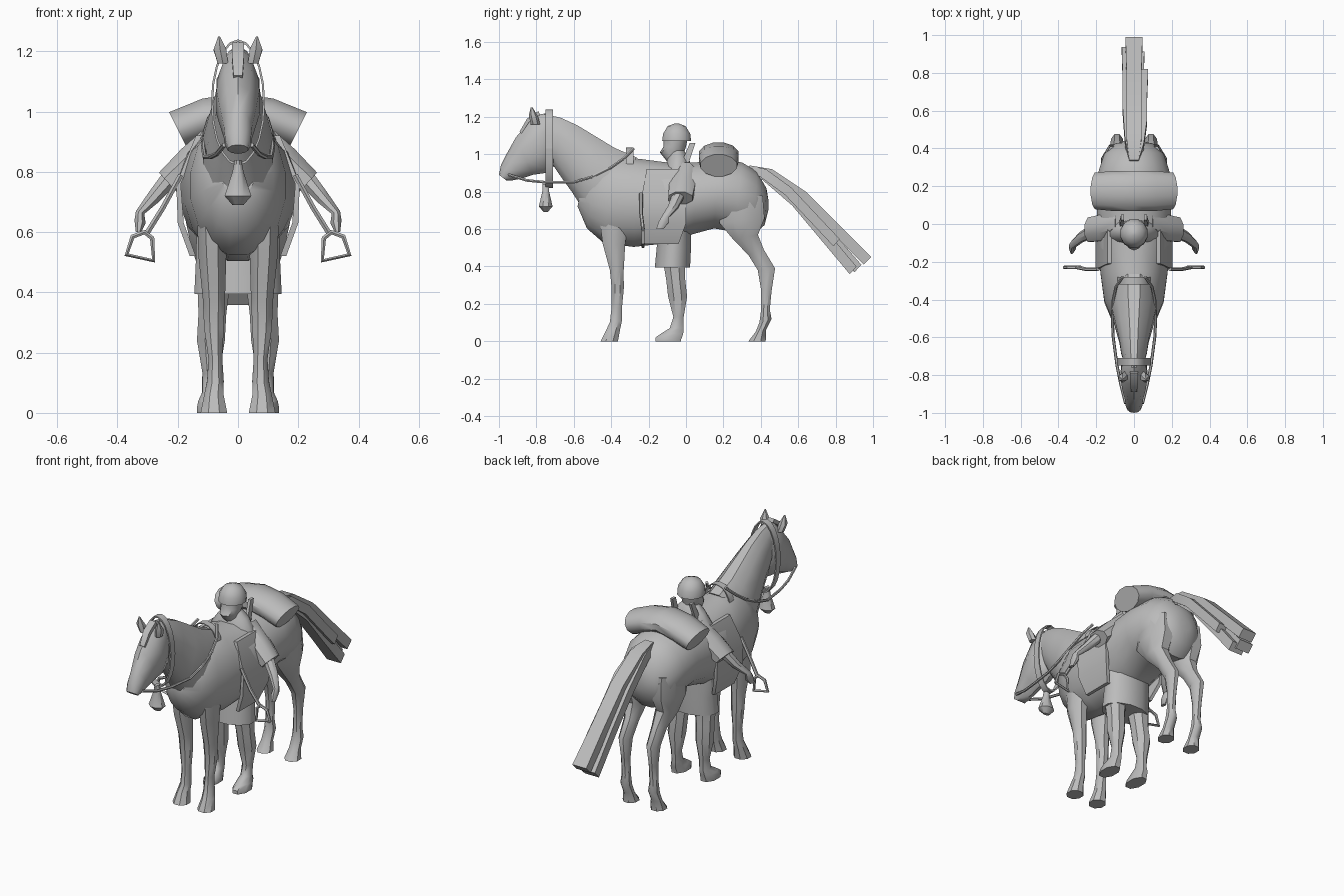
import bpy
import bmesh
from math import sin, cos, pi, radians
from mathutils import Vector

UNIT = 0.01  # sections below are written in hundredths

default_cube = bpy.data.objects.get("Cube")
if default_cube:
    bpy.data.objects.remove(default_cube)

grey = bpy.data.materials.new("plain grey")
grey.use_nodes = True
grey.diffuse_color = (0.5, 0.5, 0.5, 1)
grey.node_tree.nodes["Principled BSDF"].inputs["Base Color"].default_value = grey.diffuse_color


def finish(obj, angle):
    obj.data.materials.append(grey)
    bpy.ops.object.select_all(action="DESELECT")
    obj.select_set(True)
    bpy.context.view_layer.objects.active = obj
    if obj.type == "CURVE":
        bpy.ops.object.convert(target="MESH")
    bpy.ops.object.shade_smooth_by_angle(angle=radians(angle))


def loft(name, sections, sides=12, plane="side", box=False, flip=1, angle=42):
    """Skin sections given as two outline points, a half width and an offset.
    Side plane: outline in y and z. Front plane: outline in x and z."""
    if box:
        ring = [(1, 1), (-1, 1), (-1, -1), (1, -1)]
    else:
        turns = [2 * pi * (i + 0.5) / sides for i in range(sides)]
        ring = [(cos(t), sin(t)) for t in turns]
    bm = bmesh.new()
    loops = []
    for section in sections:
        a, top, b, bottom, width = section[:5]
        offset = section[5] if len(section) > 5 else 0
        loop = []
        for across, along in ring:
            h = (a + b) / 2 + along * (a - b) / 2
            z = (top + bottom) / 2 + along * (top - bottom) / 2
            d = offset + across * width
            point = (d * flip, h, z) if plane == "side" else (h * flip, d, z)
            loop.append(bm.verts.new(Vector(point) * UNIT))
        loops.append(loop)
    count = len(ring)
    for low, high in zip(loops, loops[1:]):
        for i in range(count):
            j = (i + 1) % count
            bm.faces.new((low[i], low[j], high[j], high[i]))
    bm.faces.new(loops[0])
    bm.faces.new(loops[-1])
    bmesh.ops.recalc_face_normals(bm, faces=bm.faces[:])
    mesh = bpy.data.meshes.new(name)
    bm.to_mesh(mesh)
    bm.free()
    obj = bpy.data.objects.new(name, mesh)
    bpy.context.collection.objects.link(obj)
    finish(obj, angle)


def pair(name, sections, **options):
    for side, flip in (("left", 1), ("right", -1)):
        loft(side + "_" + name, sections, flip=flip, **options)


def cord_pair(name, points, radius, closed=False):
    for side, flip in (("left", 1), ("right", -1)):
        curve = bpy.data.curves.new(side + "_" + name, "CURVE")
        curve.dimensions = "3D"
        curve.bevel_depth = radius * UNIT
        curve.bevel_resolution = 1
        curve.use_fill_caps = True
        spline = curve.splines.new("POLY")
        spline.points.add(len(points) - 1)
        for target, (x, y, z) in zip(spline.points, points):
            target.co = (x * flip * UNIT, y * UNIT, z * UNIT, 1)
        spline.use_cyclic_u = closed
        obj = bpy.data.objects.new(curve.name, curve)
        bpy.context.collection.objects.link(obj)
        finish(obj, 50)


def strap_arch(name, half_width, low, half_height, y, start, end, steps):
    """Flat strap following part of an upright ellipse."""
    rows = []
    for i in range(steps + 1):
        t = start + (end - start) * i / steps
        x, z = half_width * cos(t), half_height * sin(t)
        rows.append((x, low + z, x * 0.92, low + z * 0.96, 2, y))
    loft(name, rows, plane="front", box=True)


# Horse trunk, neck and head
loft("horse_body", [
    (-56, 82, -58, 72, 5),
    (-48, 94, -53, 60, 12),
    (-38, 99, -44, 52, 16),
    (-25, 98, -28, 50, 18),
    (-10, 96, -10, 52, 20),
    (5, 96, 4, 57, 20),
    (18, 97, 15, 60, 20),
    (30, 96, 26, 58, 19),
    (38, 91, 36, 56, 16),
    (43, 82, 42, 62, 10),
    (44, 76, 44, 70, 4)], sides=16)
loft("horse_neck", [
    (-26, 99, -50, 60, 12),
    (-38, 104, -56, 71, 12),
    (-48, 110, -61, 79, 10),
    (-58, 116, -66, 86, 8),
    (-67, 120, -70, 92, 7),
    (-76, 122, -73, 97, 5)])
loft("horse_head", [
    (-74, 122, -69, 102, 5),
    (-80, 121, -70, 94, 7),
    (-85, 116, -75, 90, 7.5),
    (-91, 109, -82, 89, 6.5),
    (-96, 100, -88, 87, 5),
    (-99, 94, -93, 86, 4.5),
    (-100, 89, -96, 86, 3.5)], sides=10)
pair("ear", [
    (-78, 116, -83, 116, 2, 5),
    (-79, 120, -84, 121, 2.4, 6),
    (-82, 125, -83, 125, 0.3, 6.3)], sides=6)
loft("forelock", [
    (-79, 123, -78, 121, 2),
    (-85, 119, -84, 117, 2),
    (-89, 112, -88, 111, 1.5)], box=True)

# Horse legs
pair("front_leg", [
    (-47, 66, -30, 66, 5, 9),
    (-45, 52, -32, 52, 5, 8.5),
    (-41, 38, -33, 38, 4, 8),
    (-40, 28, -33, 28, 3.5, 8),
    (-40, 18, -34, 18, 2.5, 7.5),
    (-41, 10, -34, 11, 3, 7.5),
    (-43, 6, -35, 6, 3.5, 8),
    (-46, 0, -36, 0, 4.8, 8)], sides=8)
pair("hind_leg", [
    (15, 76, 42, 78, 7, 10),
    (17, 63, 43, 66, 8, 10),
    (25, 54, 39, 57, 6, 10),
    (33, 46, 42, 49, 4, 9),
    (38, 38, 48, 39, 3.5, 9),
    (40, 27, 46, 27, 2.5, 9),
    (40, 17, 45, 17, 2.5, 9),
    (39, 10, 46, 12, 3.2, 9),
    (37, 5, 43, 6, 3.3, 9),
    (33, 0, 43, 0, 4.5, 9)], sides=8)

# Tail strands
for name, x, drop, reach in (("middle", 0, 0, 1), ("left", 3, 3, 0.74),
                             ("right", -2, 8, 0.92), ("lower", 1, 11, 0.88)):
    loft("tail_strand_" + name, [
        (34 + reach * h, 94 - fall * reach - drop * h / 65,
         33 + reach * (h - 3), 90 - fall * reach - drop * h / 65,
         w, x * min(1, h / 30))
        for h, fall, w in ((0, 0, 2.5), (12, 2, 4), (30, 14, 4), (48, 32, 4), (65, 49, 4.5))
    ], box=True)

# Bridle, reins and neck bell
strap_arch("bridle_strap", 9, 103, 21, -73, 0, 2 * pi, 20)
strap_arch("pommel_arch", 9, 93, 10.5, -30, 0, pi, 8)
cord_pair("rein", [(4.5, -95, 89), (7, -85, 86), (9, -75, 85), (11, -60, 85), (11.5, -50, 88),
                   (11, -40, 93), (9.5, -33, 98), (6, -28, 103)], 0.8)
loft("neck_bell", [
    (-77, 84, -73, 84, 1.2),
    (-77, 80, -73, 80, 2),
    (-79, 72, -71, 72, 4.8),
    (-76, 69, -74, 69, 2)], sides=8)

# Saddle flaps, stirrups and bedroll
pair("saddle_flap", [
    (14, 92, 12, 92, 9, -12),
    (20.5, 76, 19, 76, 12, -12),
    (20, 63, 18, 63, 12, -12),
    (16, 52, 14, 52, 9, -13)], plane="front", box=True)
cord_pair("stirrup_strap", [(19, -24, 79), (25, -24, 68), (30, -23, 60)], 1)
cord_pair("stirrup_iron", [(31, -23, 60), (35, -23, 58.5), (37, -23, 52.5), (28, -23, 50.5),
                           (28.5, -23, 58)], 0.9, closed=True)
loft("bedroll", [
    (-23, 100, -17, 88, 10, 17.5),
    (-12, 104.5, -9, 91, 11, 17.5),
    (0, 106.5, 0, 93, 11, 17.5),
    (12, 104.5, 9, 91, 11, 17.5),
    (23, 100, 17, 88, 10, 17.5)], plane="front")

# Standing figure
loft("tunic", [
    (-8, 102, -1, 102, 5),
    (-10, 98, 2, 98, 9),
    (-12, 91, 3, 91, 14),
    (-14, 70, 3, 70, 14),
    (-16, 50, 3, 50, 14.5),
    (-17, 39.5, 2.5, 39.5, 15)])
pair("figure_leg", [
    (-13, 44, 0, 44, 6, 8),
    (-11, 33, 0, 33, 5, 8.5),
    (-10, 24, 1, 24, 5, 9),
    (-7, 13, -1, 13, 3, 9),
    (-9, 7, -1, 7, 3, 9),
    (-14, 4, -1, 4, 4, 9.5),
    (-17, 2, -2, 1, 4.5, 9.5),
    (-17, 0, -2, 0, 4.5, 9.5)], sides=8)
pair("sleeve", [
    (10, 96, 9, 82, 6, 0),
    (19, 88, 15, 76, 7.5, -2),
    (26.5, 80, 20, 73, 7, -3)], plane="front", sides=8)
pair("arm", [
    (25, 80, 20, 76, 3.5, -4),
    (30, 73, 26, 70, 3, -7),
    (34, 67, 31, 66, 2.2, -11),
    (34.5, 64, 30.5, 63, 3, -12),
    (34, 60, 32, 60, 2, -14)], plane="front", sides=8)
loft("figure_face", [
    (-10, 96, -1, 96, 4),
    (-14, 101, -1, 101, 5),
    (-12, 104, 0, 104, 6),
    (-12, 109, 1, 109, 6)], sides=10)
loft("cap", [
    (-13, 107, 3, 107, 7.5),
    (-12.5, 111, 2.5, 111, 7.3),
    (-10, 115, 0, 115, 4.8),
    (-6, 116.5, -4, 116.5, 1)])
pair("collar", [
    (5, 106, 2, 106, 0.8, 6),
    (1, 94, -3, 94, 0.8, 7)], box=True)
